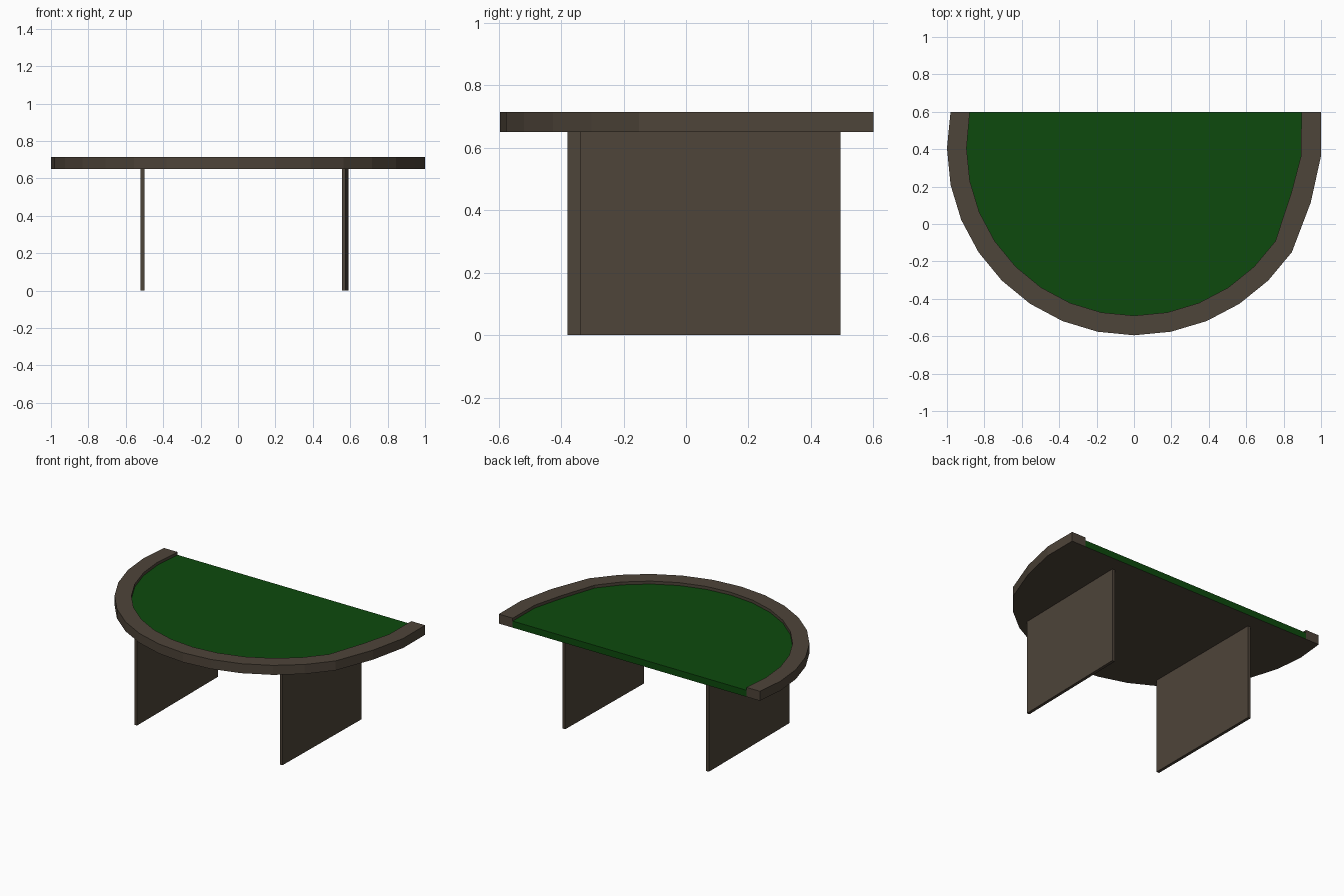
import bpy, bmesh, math

if "Cube" in bpy.data.objects:
    bpy.data.objects.remove(bpy.data.objects["Cube"])


def material(name, rgb):
    m = bpy.data.materials.new(name)
    m.diffuse_color = (*rgb, 1.0)
    m.use_nodes = True
    m.node_tree.nodes["Principled BSDF"].inputs["Base Color"].default_value = m.diffuse_color
    return m


BROWN = material("dark brown wood", (0.076, 0.058, 0.041))
GREEN = material("green felt", (0.004, 0.068, 0.004))


def prism(name, outline, z0, z1, mats):
    """Extrude a flat outline from z0 to z1; a second material goes on the underside."""
    bm = bmesh.new()
    base = bm.faces.new([bm.verts.new((x, y, z0)) for x, y in outline])
    ext = bmesh.ops.extrude_face_region(bm, geom=[base], use_keep_orig=True)
    top = [v for v in ext["geom"] if isinstance(v, bmesh.types.BMVert)]
    bmesh.ops.translate(bm, verts=top, vec=(0, 0, z1 - z0))
    bmesh.ops.recalc_face_normals(bm, faces=bm.faces)
    for f in bm.faces:
        if len(mats) > 1 and f.normal.z < -0.5:
            f.material_index = 1
    mesh = bpy.data.meshes.new(name)
    bm.to_mesh(mesh)
    bm.free()
    for m in mats:
        mesh.materials.append(m)
    ob = bpy.data.objects.new(name, mesh)
    bpy.context.collection.objects.link(ob)
    return ob


def arc(r, right_end):
    """Facets of a 32-sided circle from back left round the front, then the straighter right end."""
    pts = [(-r * math.cos(math.pi / 16), 0.6)]
    for k in range(14):
        a = math.pi + k * math.pi / 16
        x = r * math.cos(a)
        pts.append((x * 1.015 if x > 0.1 else x, 0.405 + r * math.sin(a)))
    return pts + right_end


outer = arc(1.0, [(0.945, 0.115), (1.0, 0.365), (1.0, 0.6)])
inner = arc(0.895, [(0.84, 0.163), (0.893, 0.365), (0.895, 0.6)])

# Raised rim and felt playing surface (brown underside)
prism("table_rim", outer + inner[::-1], 0.65, 0.715, [BROWN])
prism("felt_top", inner, 0.65, 0.695, [GREEN, BROWN])

# Panel legs, the right one slightly skewed
prism("left_leg", [(-0.52, -0.38), (-0.50, -0.38), (-0.50, 0.495), (-0.52, 0.495)],
      0.0, 0.65, [BROWN])
prism("right_leg", [(0.555, -0.34), (0.575, -0.34), (0.59, 0.495), (0.57, 0.495)],
      0.0, 0.65, [BROWN])
